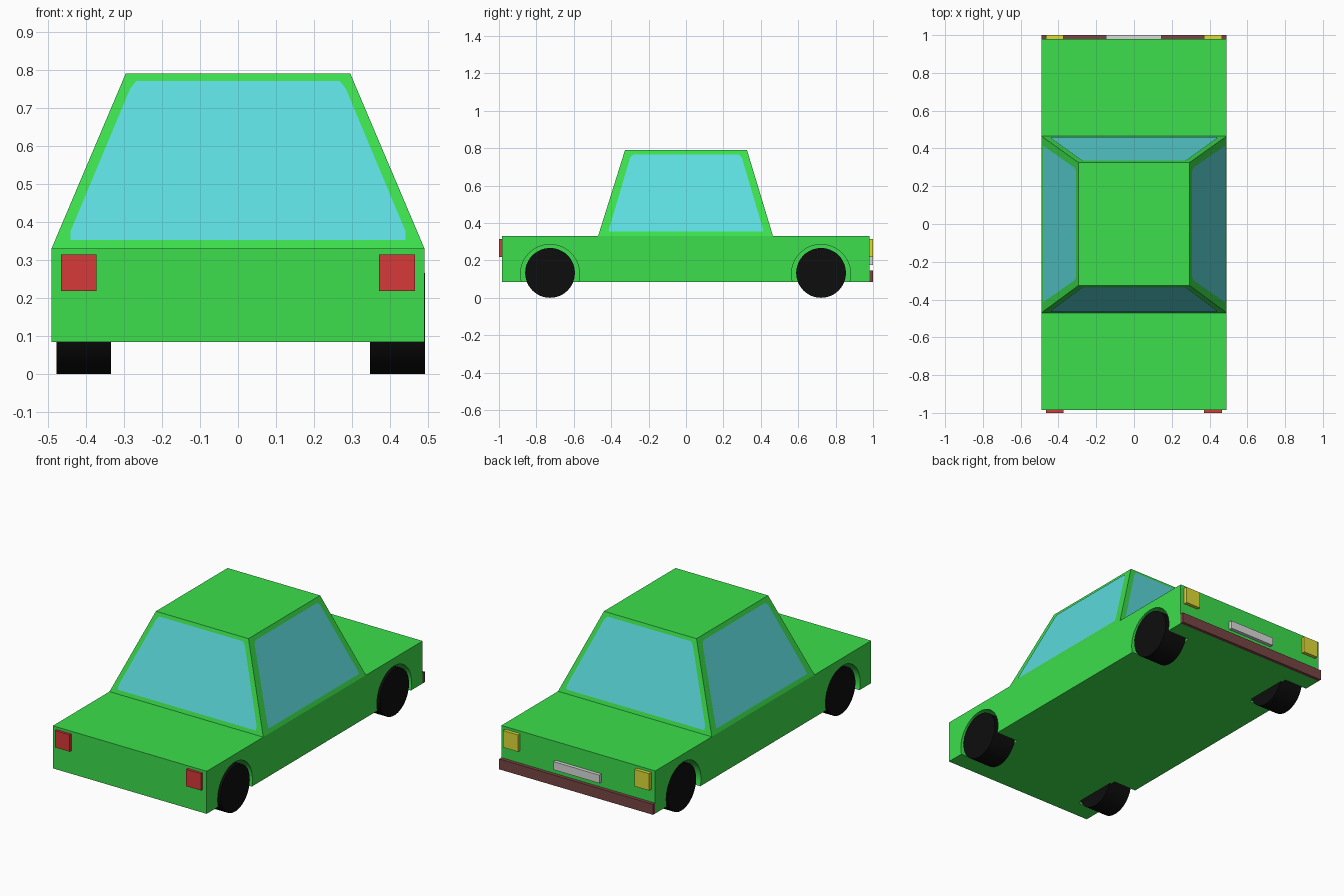
import bpy, bmesh, math
from mathutils import Vector, Matrix

if "Cube" in bpy.data.objects:
    bpy.data.objects.remove(bpy.data.objects["Cube"])


def material(name, r, g, b):
    m = bpy.data.materials.new(name)
    m.diffuse_color = (r, g, b, 1)
    m.use_nodes = True
    m.node_tree.nodes["Principled BSDF"].inputs["Base Color"].default_value = m.diffuse_color
    return m


GREEN = material("green_paint", 0.045, 0.74, 0.072)
GLASS = material("cyan_glass", 0.11, 0.72, 0.73)
RED = material("red_light", 0.68, 0.04, 0.04)
YELLOW = material("yellow_light", 0.75, 0.70, 0.04)
GREY = material("grey_plate", 0.70, 0.70, 0.70)
BROWN = material("brown_bumper", 0.19, 0.06, 0.06)
BLACK = material("black_rubber", 0.004, 0.004, 0.004)


def finish(name, bm, mat):
    me = bpy.data.meshes.new(name)
    bm.to_mesh(me)
    bm.free()
    me.materials.append(mat)
    ob = bpy.data.objects.new(name, me)
    bpy.context.collection.objects.link(ob)
    return ob


def box(name, x0, x1, y0, y1, z0, z1, mat):
    bm = bmesh.new()
    bmesh.ops.create_cube(bm, size=1)
    for v in bm.verts:
        v.co = Vector(((x0 + x1) / 2 + v.co.x * (x1 - x0),
                       (y0 + y1) / 2 + v.co.y * (y1 - y0),
                       (z0 + z1) / 2 + v.co.z * (z1 - z0)))
    return finish(name, bm, mat)


def cylinder_x(name, x0, x1, y, z, radius, mat):
    bm = bmesh.new()
    mtx = Matrix.Translation(((x0 + x1) / 2, y, z)) @ Matrix.Rotation(math.pi / 2, 4, 'Y')
    bmesh.ops.create_cone(bm, cap_ends=True, segments=48, radius1=radius,
                          radius2=radius, depth=x1 - x0, matrix=mtx)
    for f in bm.faces:
        f.smooth = len(f.verts) == 4
    for e in bm.edges:
        e.smooth = all(len(f.verts) == 4 for f in e.link_faces)
    return finish(name, bm, mat)


# Lower body with four wheel wells
body = box("body", -0.49, 0.49, -0.985, 0.98, 0.085, 0.33, GREEN)
cutters = []
for y in (-0.727, 0.722):
    for x0, x1 in ((0.345, 0.6), (-0.6, -0.345)):
        c = cylinder_x("well_cutter", x0, x1, y, 0.127, 0.158, GREEN)
        c.hide_render = True
        cutters.append(c)
        mod = body.modifiers.new("wheel_well", 'BOOLEAN')
        mod.operation = 'DIFFERENCE'
        mod.solver = 'EXACT'
        mod.object = c
bpy.context.view_layer.objects.active = body
for mod in list(body.modifiers):
    bpy.ops.object.modifier_apply(modifier=mod.name)
for c in cutters:
    bpy.data.objects.remove(c)

# Cabin tapering to the roof
ZB, ZT = 0.33, 0.79
cabin = box("cabin", -0.49, 0.49, -0.47, 0.465, ZB, ZT, GREEN)
for v in cabin.data.vertices:
    if v.co.z > 0.5:
        v.co.x = math.copysign(0.295, v.co.x)
        v.co.y = math.copysign(0.326, v.co.y)


# Window panes lying on the sloping cabin faces, with clipped corners
def window(name, half, base, top, angle):
    pts = half + [(-u, z) for u, z in reversed(half)]
    bm = bmesh.new()
    rot = Matrix.Rotation(angle, 3, 'Z')
    out = Vector((0, -(ZT - ZB), base - top)).normalized() * 0.003
    vs = []
    for u, z in pts:
        depth = base + (top - base) * (z - ZB) / (ZT - ZB)
        vs.append(bm.verts.new(rot @ (Vector((u, -depth, z)) + out)))
    f = bm.faces.new(vs)
    f.normal_update()
    if f.normal.dot(rot @ out) < 0:
        f.normal_flip()
    return finish(name, bm, GLASS)


END = [(0.44, 0.352), (0.44, 0.375), (0.283, 0.75), (0.267, 0.77)]
SIDE = [(0.413, 0.354), (0.41, 0.372), (0.298, 0.75), (0.282, 0.766)]
window("front_window", END, 0.47, 0.326, 0)
window("back_window", END, 0.465, 0.326, math.pi)
window("right_window", SIDE, 0.49, 0.295, math.pi / 2)
window("left_window", SIDE, 0.49, 0.295, -math.pi / 2)

# Wheels
for end, y in (("front", -0.727), ("back", 0.722)):
    cylinder_x(end + "_right_wheel", 0.347, 0.491, y, 0.133, 0.133, BLACK)
    cylinder_x(end + "_left_wheel", -0.477, -0.334, y, 0.133, 0.133, BLACK)

# Lights at both ends
for side, x0, x1 in (("right", 0.37, 0.465), ("left", -0.465, -0.372)):
    box(side + "_red_light", x0, x1, -1.0, -0.985, 0.218, 0.315, RED)
    box(side + "_yellow_light", x0, x1, 0.98, 1.0, 0.218, 0.315, YELLOW)

# Blank plate and bumper
box("plate", -0.148, 0.145, 0.98, 1.0, 0.175, 0.222, GREY)
box("bumper", -0.49, 0.49, 0.98, 1.0, 0.085, 0.145, BROWN)
